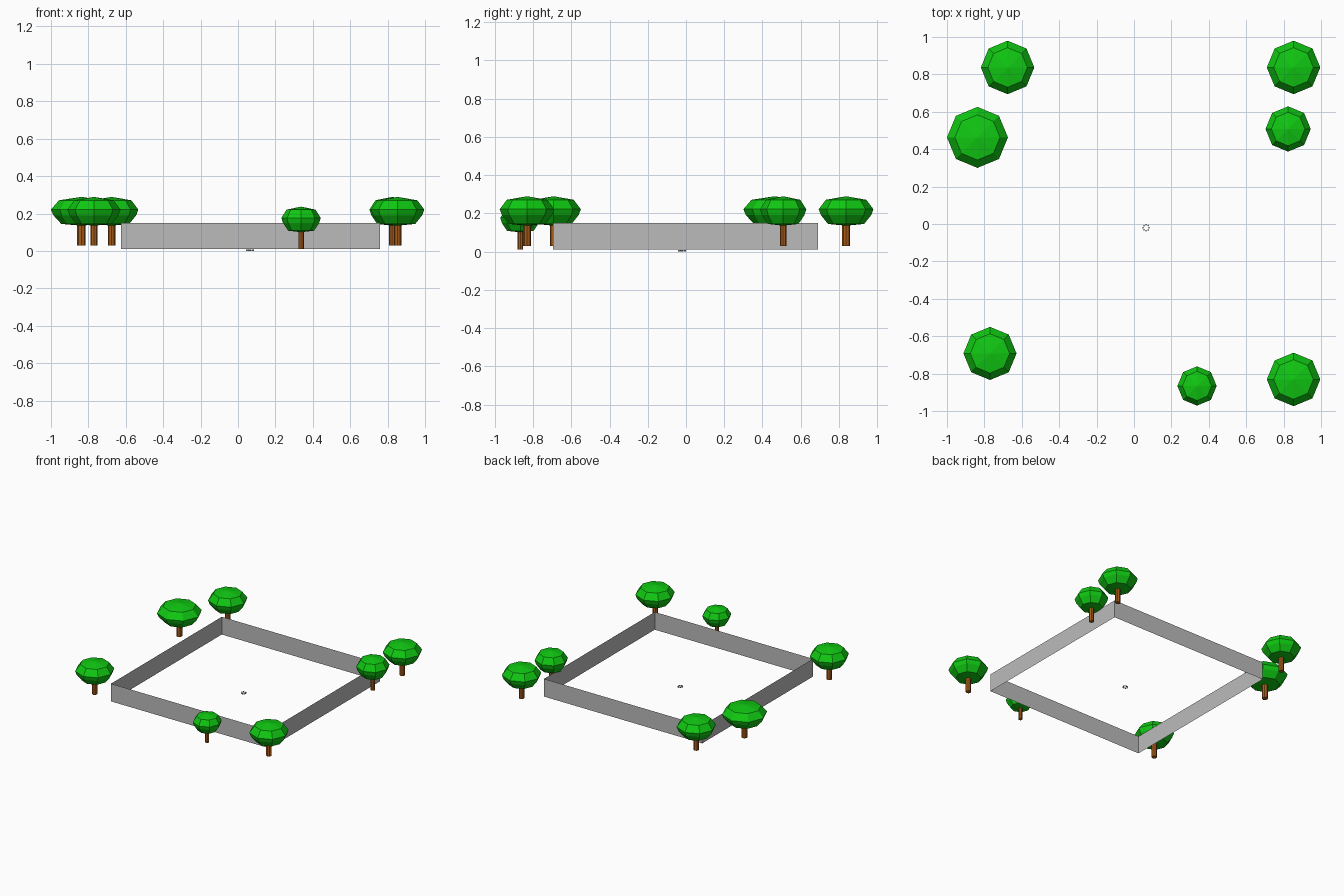
import bpy, bmesh, math

cube = bpy.data.objects.get("Cube")
if cube:
    bpy.data.objects.remove(cube, do_unlink=True)


def material(name, rgb):
    m = bpy.data.materials.new(name)
    m.use_nodes = True
    m.diffuse_color = (*rgb, 1)
    m.node_tree.nodes["Principled BSDF"].inputs["Base Color"].default_value = (*rgb, 1)
    return m


LEAF = material("leaf green", (0.005, 0.58, 0.006))
BARK = material("bark brown", (0.4, 0.11, 0.01))
STONE = material("wall grey", (0.5, 0.5, 0.5))


def finish(bm, name, mat, location=(0, 0, 0)):
    bmesh.ops.recalc_face_normals(bm, faces=bm.faces)
    mesh = bpy.data.meshes.new(name)
    bm.to_mesh(mesh)
    bm.free()
    mesh.materials.append(mat)
    obj = bpy.data.objects.new(name, mesh)
    obj.location = location
    bpy.context.collection.objects.link(obj)
    return obj


def lathe(name, profile, mat, location, sides=8):
    """Stack rings of (radius, height); zero radius closes with a point."""
    bm = bmesh.new()
    rings = []
    for r, z in profile:
        if r == 0:
            rings.append([bm.verts.new((0, 0, z))] * sides)
        else:
            rings.append([bm.verts.new((r * math.cos(math.tau * i / sides),
                                        r * math.sin(math.tau * i / sides), z))
                          for i in range(sides)])
    for low, high in zip(rings, rings[1:]):
        for i in range(sides):
            j = (i + 1) % sides
            bm.faces.new(dict.fromkeys((low[i], low[j], high[j], high[i])))
    return finish(bm, name, mat, location)


# Crown outline as fractions of crown radius and crown height
CROWN = [(0, 0), (0.66, 0.06), (0.92, 0.36), (0.97, 0.48),
         (1, 0.56), (0.74, 0.88), (0, 1)]


def tree(name, x, y, radius, base=0.03, crown_low=0.135, top=0.289):
    trunk_r = radius * 0.14
    lathe(name + "_trunk", [(0, base), (trunk_r, base), (trunk_r, crown_low + 0.02),
                            (0, crown_low + 0.02)], BARK, (x, y, 0))
    height = top - crown_low
    lathe(name + "_crown", [(r * radius, crown_low + z * height) for r, z in CROWN],
          LEAF, (x, y, 0))


# Trees around the enclosure
tree("back_right_tree", -0.676, 0.837, 0.143)
tree("wide_right_tree", -0.837, 0.463, 0.163)
tree("front_right_tree", -0.77, -0.692, 0.142)
tree("back_left_tree", 0.853, 0.837, 0.143)
tree("narrow_left_tree", 0.824, 0.508, 0.121)
tree("front_left_tree", 0.853, -0.831, 0.143)
tree("small_front_tree", 0.337, -0.866, 0.105, 0.01, 0.1, 0.237)

# Enclosing wall: four thin upright sheets, open above and below
bm = bmesh.new()
corners = [(-0.625, -0.695), (0.76, -0.695), (0.76, 0.69), (-0.625, 0.69)]
low = [bm.verts.new((x, y, 0.01)) for x, y in corners]
high = [bm.verts.new((x, y, 0.15)) for x, y in corners]
for i in range(4):
    j = (i + 1) % 4
    bm.faces.new((low[i], low[j], high[j], high[i]))
finish(bm, "enclosure_wall", STONE)

# Tiny cluster of stones in the middle of the yard
for i in range(8):
    a = math.tau * i / 8
    lathe(f"yard_stone_{i}", [(0, 0), (0.005, 0), (0.005, 0.008), (0, 0.008)], STONE,
          (0.065 + 0.016 * math.cos(a), -0.02 + 0.016 * math.sin(a), 0), 4)
